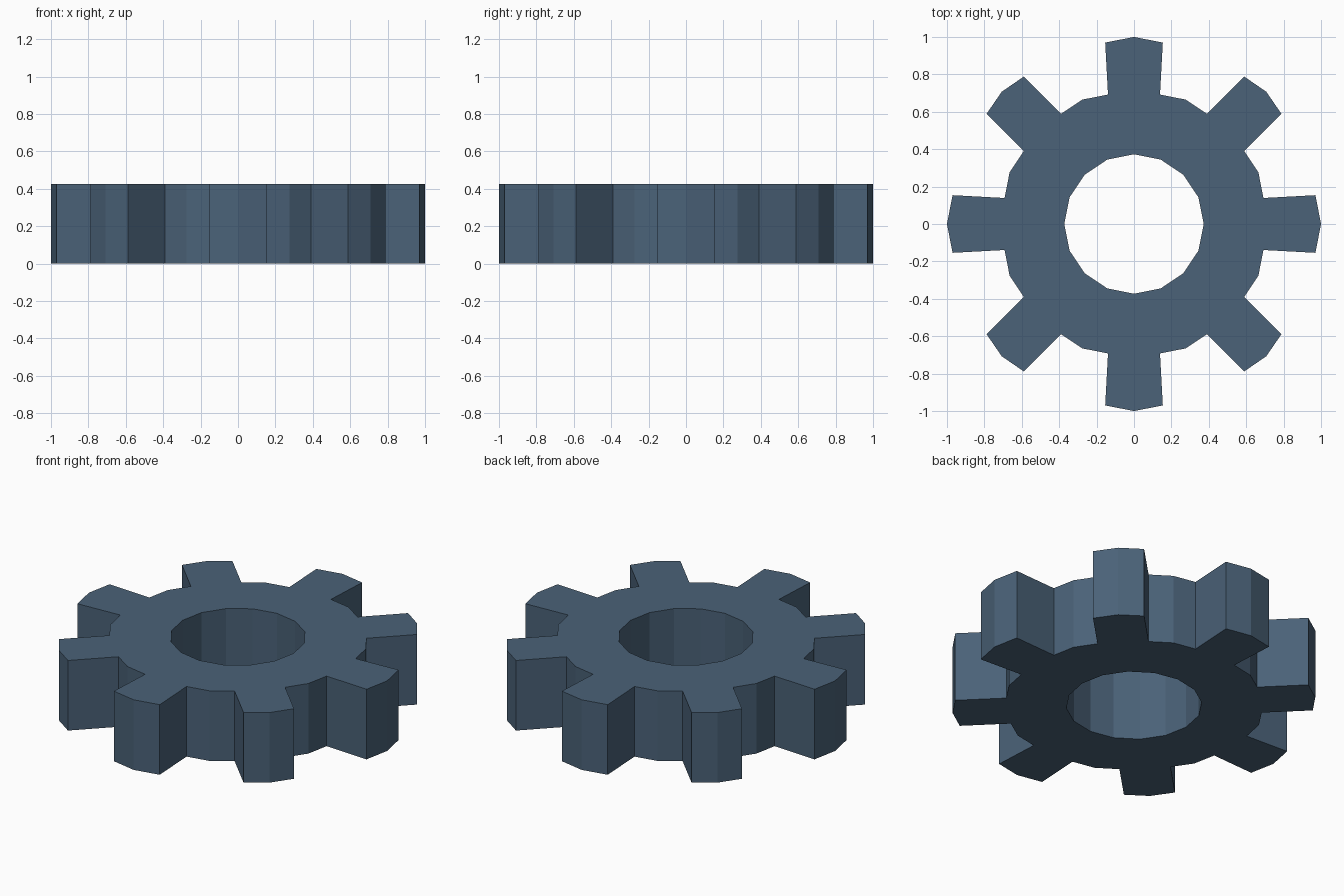
import bpy, bmesh, math

if "Cube" in bpy.data.objects:
    bpy.data.objects.remove(bpy.data.objects["Cube"])

HEIGHT = 0.425
HOLE_R = 0.373


def rot(p, a):
    c, s = math.cos(a), math.sin(a)
    return (p[0] * c - p[1] * s, p[0] * s + p[1] * c)


# One tooth pointing along +x: valley middle, root, tip corners, root
def tooth(straight):
    root, tip_x, tip = (0.139, 0.97, 0.154) if straight else (0.141, 0.974, 0.141)
    v = math.radians(-22.5)
    return [(0.72 * math.cos(v), 0.72 * math.sin(v)),
            (0.692, -root), (tip_x, -tip), (1.0, 0), (tip_x, tip), (0.692, root)]


outer = [rot(p, i * math.pi / 4) for i in range(8) for p in tooth(i % 2 == 0)]
inner = [rot((HOLE_R, 0), i * math.pi / 8) for i in range(16)]

# Flat ring profile, filled between the outline and the hole
bm = bmesh.new()
edges = []
for loop in (outer, inner):
    vs = [bm.verts.new((x, y, 0)) for x, y in loop]
    edges += [bm.edges.new((vs[i], vs[(i + 1) % len(vs)])) for i in range(len(vs))]
bmesh.ops.triangle_fill(bm, edges=edges, use_beauty=True, use_dissolve=False)

# Extrude into a solid gear
res = bmesh.ops.extrude_face_region(bm, geom=bm.faces[:], use_keep_orig=True)
for g in res["geom"]:
    if isinstance(g, bmesh.types.BMVert):
        g.co.z = HEIGHT
bmesh.ops.recalc_face_normals(bm, faces=bm.faces[:])

mesh = bpy.data.meshes.new("gear")
bm.to_mesh(mesh)
bm.free()
gear = bpy.data.objects.new("gear", mesh)
bpy.context.collection.objects.link(gear)

mat = bpy.data.materials.new("slate blue")
mat.diffuse_color = (0.069, 0.122, 0.188, 1)
mat.use_nodes = True
mat.node_tree.nodes["Principled BSDF"].inputs["Base Color"].default_value = mat.diffuse_color
mesh.materials.append(mat)
